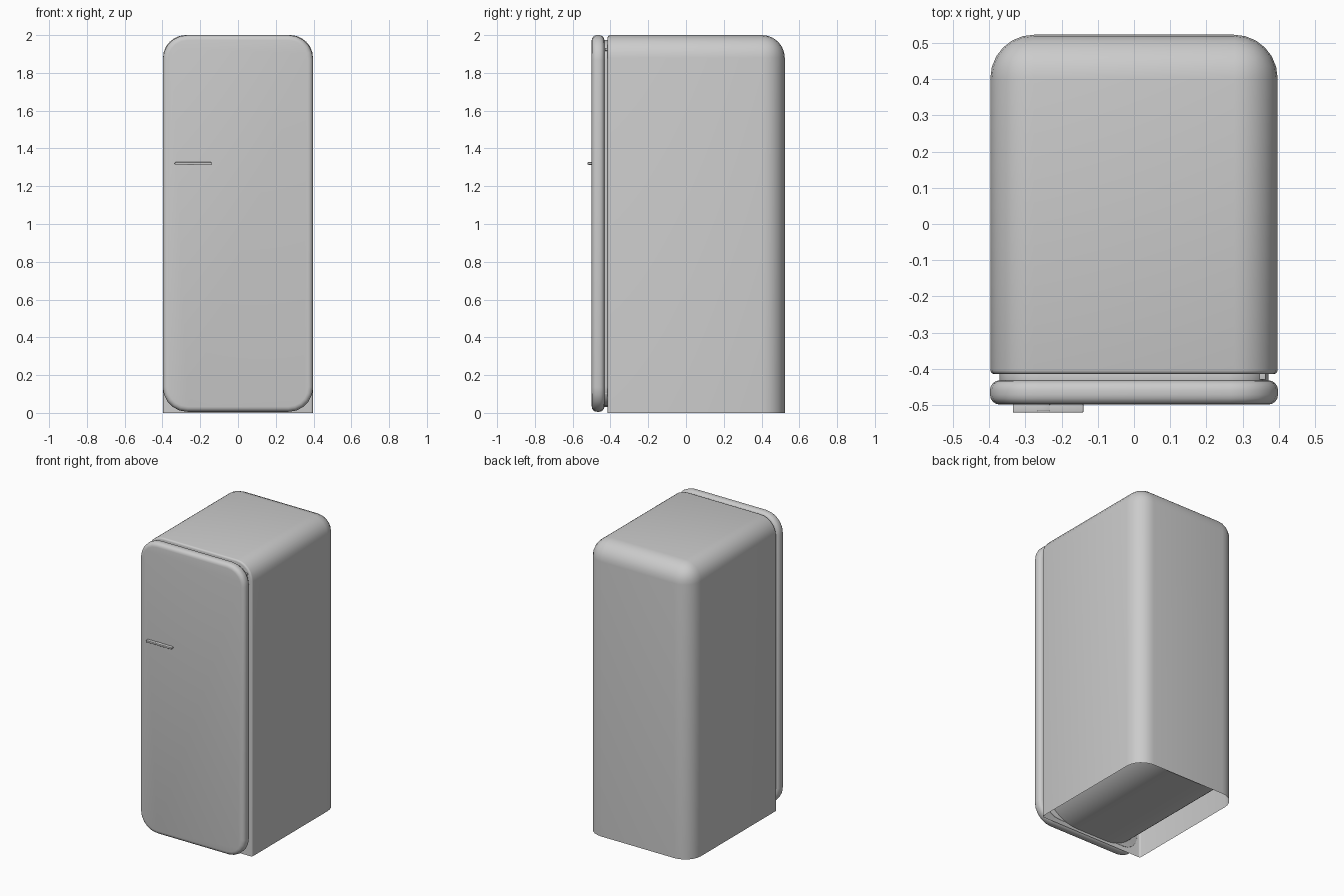
import bpy, bmesh, math

if "Cube" in bpy.data.objects:
    bpy.data.objects.remove(bpy.data.objects["Cube"])


def box_mesh(lo, hi):
    bm = bmesh.new()
    bmesh.ops.create_cube(bm, size=1)
    for v in bm.verts:
        v.co = [lo[i] + (v.co[i] + 0.5) * (hi[i] - lo[i]) for i in range(3)]
    return bm


def bevel(bm, test, radius, segments):
    edges = [e for e in bm.edges if test(e.verts[0].co, e.verts[1].co)]
    bmesh.ops.bevel(bm, geom=edges, offset=radius, segments=segments,
                    profile=0.5, affect='EDGES', clamp_overlap=True)
    bm.normal_update()


def finish(bm, name, angle=40):
    mesh = bpy.data.meshes.new(name)
    bm.to_mesh(mesh)
    bm.free()
    ob = bpy.data.objects.new(name, mesh)
    bpy.context.collection.objects.link(ob)
    bpy.ops.object.select_all(action='DESELECT')
    ob.select_set(True)
    bpy.context.view_layer.objects.active = ob
    bpy.ops.object.shade_smooth_by_angle(angle=math.radians(angle))
    return ob


def both(a, b, axis, value):
    return abs(a[axis] - value) < 1e-4 and abs(b[axis] - value) < 1e-4


def delete_facing(bm, axis, sign):
    bm.normal_update()
    faces = [f for f in bm.faces if f.normal[axis] * sign > 0.99]
    bmesh.ops.delete(bm, geom=faces, context='FACES')


def slab(name, lo, hi, corner, rim, segments=5):
    """Upright plate with rounded outline and softened front and back rims."""
    bm = box_mesh(lo, hi)
    bevel(bm, lambda a, b: abs(a.y - b.y) > 1e-4, corner, segments)
    bevel(bm, lambda a, b: both(a, b, 1, lo[1]) or both(a, b, 1, hi[1]), rim, 4)
    return finish(bm, name)


# Cabinet: rounded top and back edges, crisp front, open underneath
FRONT, BACK, W, H, R = -0.415, 0.523, 0.397, 2.0, 0.12
bm = box_mesh((-W, FRONT, 0), (W, BACK, H))
bevel(bm, lambda a, b: not both(a, b, 1, FRONT) and not both(a, b, 2, 0)
      and (both(a, b, 1, BACK) or both(a, b, 2, H)), R, 6)
delete_facing(bm, 2, -1)
bevel(bm, lambda a, b: both(a, b, 1, FRONT) and not both(a, b, 2, 0), 0.012, 3)
finish(bm, "cabinet")

# Trough-shaped underside running front to back, seen through the open bottom
z0, r = 0.015, 0.28
bm = box_mesh((-W + .004, FRONT + .004, z0), (W - .004, BACK - .004, z0 + r + .01))
bevel(bm, lambda a, b: both(a, b, 2, z0) and abs(a.y - b.y) > 0.1, r, 10)
for axis, sign in ((2, 1), (1, 1), (1, -1)):
    delete_facing(bm, axis, sign)
for v in bm.verts:  # keep the back end inside the rounded cabinet corners
    over = abs(v.co.x) - (W - R)
    if v.co.y > 0 and over > 0:
        v.co.y = BACK - R + math.sqrt(R * R - over * over) - .004
finish(bm, "underside")

# Door and its seal
slab("door", (-0.398, -0.499, 0.006), (0.398, -0.432, 2.0), 0.13, 0.027)
slab("door_seal", (-0.372, -0.434, 0.032), (0.372, -0.413, 1.974), 0.11, 0.002)

# Hinges on the right-hand side of the gap
for label, z in (("upper", 1.925), ("lower", 0.105)):
    slab(label + "_hinge", (0.285, -0.430, z - 0.008), (0.365, -0.413, z + 0.008), 0.004, 0.002, 2)

# Thin horizontal handle with a small central clip
slab("handle", (-0.335, -0.521, 1.314), (-0.14, -0.497, 1.327), 0.004, 0.003, 3)
slab("handle_clip", (-0.268, -0.517, 1.312), (-0.232, -0.497, 1.328), 0.003, 0.002, 2)
